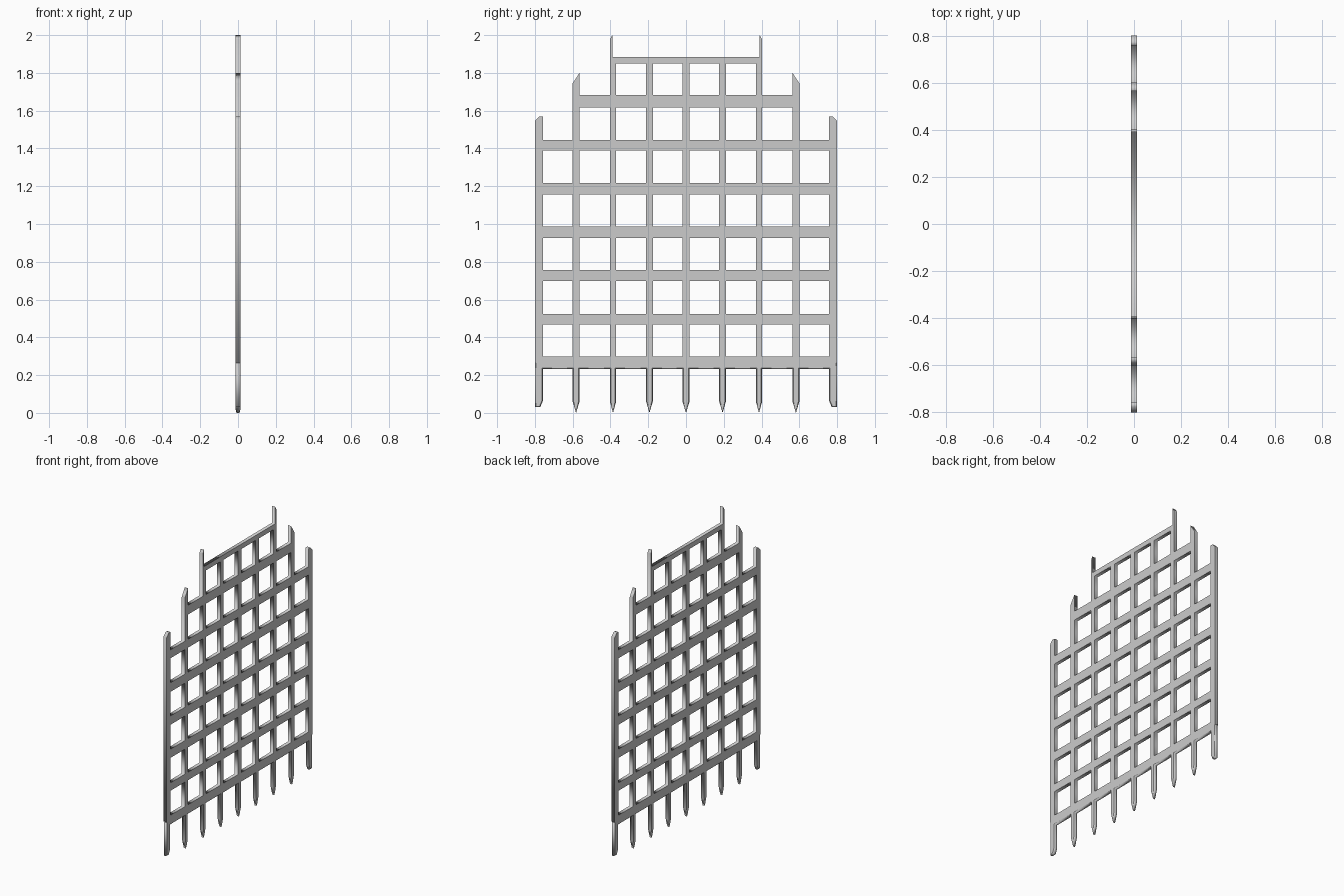
import bpy
from mathutils import Matrix

if "Cube" in bpy.data.objects:
    bpy.data.objects.remove(bpy.data.objects["Cube"])

HALF = 0.0125          # half thickness of the grille
CHAMFER = 0.005        # edge chamfer on the lower teeth

# curve plane (x, y) becomes world (y, z)
TO_WORLD = Matrix(((0, 0, 1, 0), (1, 0, 0, 0), (0, 1, 0, 0), (0, 0, 0, 1)))


def mirrored(half):
    """Close a right-hand half outline with its left-hand mirror."""
    return half + [(-y, z) for y, z in reversed(half) if y > 0]


def plate(name, outlines, chamfer=0.0):
    """Filled flat profile with holes, given thickness, turned into a mesh."""
    cu = bpy.data.curves.new(name, 'CURVE')
    cu.dimensions = '2D'
    cu.fill_mode = 'BOTH'
    cu.extrude = HALF - chamfer
    cu.bevel_depth = chamfer
    cu.bevel_resolution = 0
    cu.offset = -chamfer
    for pts in outlines:
        sp = cu.splines.new('POLY')
        sp.points.add(len(pts) - 1)
        for p, (y, z) in zip(sp.points, pts):
            p.co = (y, z, 0, 1)
        sp.use_cyclic_u = True
    ob = bpy.data.objects.new(name, cu)
    bpy.context.collection.objects.link(ob)
    ob.matrix_world = TO_WORLD
    bpy.ops.object.select_all(action='DESELECT')
    ob.select_set(True)
    bpy.context.view_layer.objects.active = ob
    bpy.ops.object.convert(target='MESH')
    return bpy.context.object


# stepped lattice outline
frame = mirrored([
    (0.8, 0.265), (0.8, 1.545), (0.777, 1.57), (0.757, 1.57), (0.757, 1.446),
    (0.6, 1.446), (0.6, 1.745), (0.564, 1.8), (0.564, 1.682),
    (0.403, 1.682), (0.403, 1.978), (0.39, 2.0), (0.39, 1.883)])

# lattice openings: columns get shorter towards the sides
columns = [(0.0185, 0.176, 7), (0.211, 0.37, 7), (0.403, 0.564, 6), (0.6, 0.757, 5)]
rows = [(0.299, 0.469), (0.524, 0.697), (0.757, 0.927), (0.988, 1.155),
        (1.218, 1.388), (1.446, 1.618), (1.682, 1.849)]
holes = []
for a, b, count in columns:
    for lo, hi in rows[:count]:
        for s in (1, -1):
            holes.append([(s * a, lo), (s * b, lo), (s * b, hi), (s * a, hi)])
plate("lattice", [frame] + holes)

# bottom rail edge with pointed teeth, chamfered
teeth = [(0.8, 0.27), (0.8, 0.03), (0.772, 0.03), (0.757, 0.065), (0.757, 0.233)]
for a, b in [(0.564, 0.6), (0.37, 0.403), (0.176, 0.211)]:
    teeth += [(b, 0.233), (b, 0.06), ((a + b) / 2, 0.0), (a, 0.06), (a, 0.233)]
teeth += [(0.0185, 0.233), (0.0185, 0.06), (0.0, 0.0)]
plate("bottom_teeth", [mirrored(teeth)], CHAMFER)
